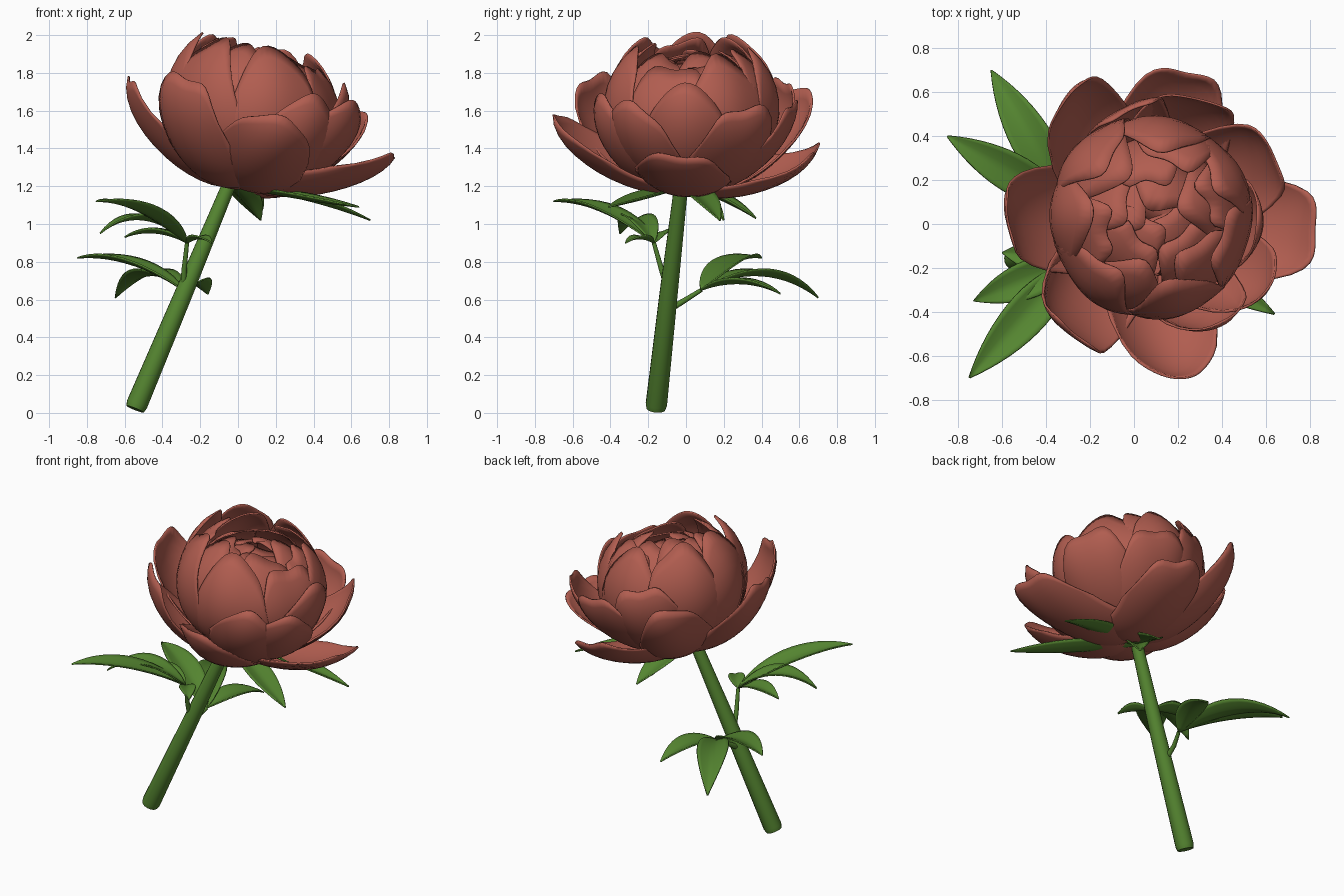
import bpy, math, random
from mathutils import Vector as V

if "Cube" in bpy.data.objects:
    bpy.data.objects.remove(bpy.data.objects["Cube"])

random.seed(4)


def material(name, rgb):
    m = bpy.data.materials.new(name)
    m.diffuse_color = (*rgb, 1)
    m.use_nodes = True
    m.node_tree.nodes["Principled BSDF"].inputs["Base Color"].default_value = m.diffuse_color
    return m


RED = material("petal_red", (0.44, 0.11, 0.08))
GREEN = material("leaf_green", (0.09, 0.235, 0.03))
AXIS = V((0.30, 0.08, 0.95)).normalized()
GLOBE_AXIS = V((0.05, 0.03, 0.65)).normalized()


def bezier(p, t):
    s = 1 - t
    return p[0]*s**3 + p[1]*3*s*s*t + p[2]*3*s*t*t + p[3]*t**3


def sheet(name, fn, nu, nv, mat, thick):
    """Grid surface from fn(u in -1..1, v in 0..1), thickened and smooth."""
    verts = [fn(2*i/nu - 1, j/nv) for j in range(nv + 1) for i in range(nu + 1)]
    w = nu + 1
    faces = [(j*w + i, j*w + i + 1, (j+1)*w + i + 1, (j+1)*w + i)
             for j in range(nv) for i in range(nu)]
    me = bpy.data.meshes.new(name)
    me.from_pydata(verts, [], faces)
    me.materials.append(mat)
    me.polygons.foreach_set("use_smooth", [True]*len(faces))
    ob = bpy.data.objects.new(name, me)
    bpy.context.collection.objects.link(ob)
    mod = ob.modifiers.new("thickness", 'SOLIDIFY')
    mod.thickness = thick
    mod.offset = 0
    return ob


def petal(name, base, tip, half, bulge, curl, axis=AXIS, shoulder=0.85):
    """Cupped petal from base to tip, bulging away from the flower axis."""
    base, tip = V(base), V(tip)
    chord = tip - base
    out = chord - axis*chord.dot(axis)
    side = axis.cross(out).normalized()
    nrm = chord.cross(side).normalized()
    if nrm.dot(out) < 0:
        nrm = -nrm
    p = [base, base + chord*0.1 + nrm*bulge, base + chord*shoulder + nrm*bulge, tip]
    ph, lobes = random.uniform(0, 6.28), random.choice((5, 6, 7))

    def fn(u, v):
        notch = 0.025*math.sin(lobes*u + ph)*(1 - abs(u)**4)
        t = v*(1 - 0.42*abs(u)**3.4 - notch)
        c = bezier(p, t)
        d = bezier(p, t + 0.01) - bezier(p, t - 0.01)
        n = d.cross(side).normalized()
        if n.dot(nrm) < 0:
            n = -n
        s = u*half*(0.25 + 0.75*math.sin(math.pi/2*min(1, v/0.6)))
        ripple = 0.012*v*v*math.sin(4*u + ph)
        return c + side*curl*math.sin(s/curl) - n*(curl*(1 - math.cos(s/curl)) + ripple)
    return sheet(name, fn, 18, 14, RED, 0.01)


def leaf(name, base, tip, half, arch, fold=0.35):
    """Pointed leaf along an arched midrib, folded slightly into a V."""
    base, tip = V(base), V(tip)
    chord = tip - base
    up = V((0, 0, arch))
    p = [base, base + chord*0.33 + up, base + chord*0.7 + up, tip]
    side = V((0, 0, 1)).cross(chord).normalized()
    lift = chord.cross(side).normalized()

    def fn(u, v):
        w = half*math.sin(math.pi*v**0.85)**0.85 if 0 < v < 1 else 0.003
        return bezier(p, v) + side*u*w + lift*abs(u)**1.4*w*fold
    return sheet(name, fn, 8, 14, GREEN, 0.008)


def tube(name, pts, radii):
    cu = bpy.data.curves.new(name, 'CURVE')
    cu.dimensions = '3D'
    cu.bevel_depth = 1
    cu.bevel_resolution = 6
    cu.use_fill_caps = True
    sp = cu.splines.new('POLY')
    sp.points.add(len(pts) - 1)
    for q, c, r in zip(sp.points, pts, radii):
        q.co = (*c, 1)
        q.radius = r
    sp.use_smooth = True
    cu.materials.append(GREEN)
    ob = bpy.data.objects.new(name, cu)
    bpy.context.collection.objects.link(ob)


# stem
tube("stem", [(-0.545, -0.16, 0.02), (-0.535, -0.157, 0.045), (-0.28, -0.09, 0.65),
              (-0.03, -0.02, 1.25)], [0.05, 0.057, 0.048, 0.036])

# outer and middle petals: tip, half width, bulge
OUTER = [
    ((0.84, -0.03, 1.36), 0.28, 0.17), ((0.22, -0.69, 1.56), 0.28, 0.20),
    ((-0.28, -0.50, 1.79), 0.26, 0.28), ((-0.58, 0.05, 1.77), 0.27, 0.23),
    ((-0.27, 0.61, 1.71), 0.25, 0.24), ((0.25, 0.70, 1.39), 0.29, 0.18),
    ((0.64, 0.32, 1.62), 0.26, 0.24), ((0.61, -0.28, 1.63), 0.25, 0.23),
    ((0.32, 0.57, 1.64), 0.27, 0.23), ((0.42, -0.43, 1.66), 0.24, 0.25),
    ((0.56, 0.02, 1.72), 0.26, 0.27), ((0.00, 0.53, 1.76), 0.26, 0.26),
]
for i, (tip, half, bulge) in enumerate(OUTER):
    petal(f"outer_petal_{i+1}", (0.03, 0, 1.22), tip, half, bulge, 0.34)

# globe of inner petals: count, rim radius, half width, bulge, curl, height, first angle
GLOBE = [(7, 0.32, 0.27, 0.40, 0.42, 1.92, -75), (6, 0.23, 0.25, 0.41, 0.36, 1.92, -45),
         (5, 0.13, 0.24, 0.38, 0.32, 1.90, 20), (4, 0.03, 0.22, 0.33, 0.30, 1.87, 60)]
for k, (n, rim, half, bulge, curl, z, a0) in enumerate(GLOBE):
    for i in range(n):
        a = math.radians(a0 + 360*i/n + random.uniform(-6, 6))
        r = rim*random.uniform(0.92, 1.06)
        dx, dy = r*math.cos(a), r*math.sin(a)
        tip = (0.10 + dx, 0.05 + dy, z - 0.25*dx + random.uniform(-0.02, 0.02))
        petal(f"globe_petal_{k+1}_{i+1}", (0.06, 0.02, 1.25), tip, half, bulge, curl,
              GLOBE_AXIS, 0.85 + 0.04*k)

# leaves under the flower
for i, (tip, half, arch) in enumerate([((0.70, 0.18, 1.02), 0.075, 0.03),
                                       ((0.64, -0.41, 1.09), 0.08, -0.01),
                                       ((0.11, 0.37, 1.03), 0.085, 0.02),
                                       ((0.12, 0.20, 1.02), 0.07, 0.03)]):
    leaf(f"sepal_leaf_{i+1}", (-0.02, -0.01, 1.20), tip, half, arch)

# two compound leaves: stem point, middle, junction, leaflets (tip, half width, arch)
SPRAYS = {
    "upper": ([(-0.29, -0.09, 0.64), (-0.285, -0.13, 0.76), (-0.27, -0.17, 0.90)],
              [((-0.75, -0.70, 1.12), 0.095, 0.07), ((-0.73, -0.35, 0.95), 0.085, 0.13),
               ((-0.60, -0.13, 0.93), 0.07, 0.05), ((-0.14, -0.32, 0.90), 0.05, 0.03)]),
    "lower": ([(-0.33, -0.10, 0.54), (-0.32, 0.0, 0.60), (-0.29, 0.08, 0.65)],
              [((-0.65, 0.70, 0.61), 0.095, 0.13), ((-0.85, 0.40, 0.82), 0.09, 0.07),
               ((-0.16, 0.50, 0.63), 0.08, 0.06)]),
}
for name, (path, leaflets) in SPRAYS.items():
    tube(f"{name}_leaf_stalk", path, [0.018, 0.014, 0.011])
    for i, (tip, half, arch) in enumerate(leaflets):
        leaf(f"{name}_leaflet_{i+1}", path[-1], tip, half, arch)
